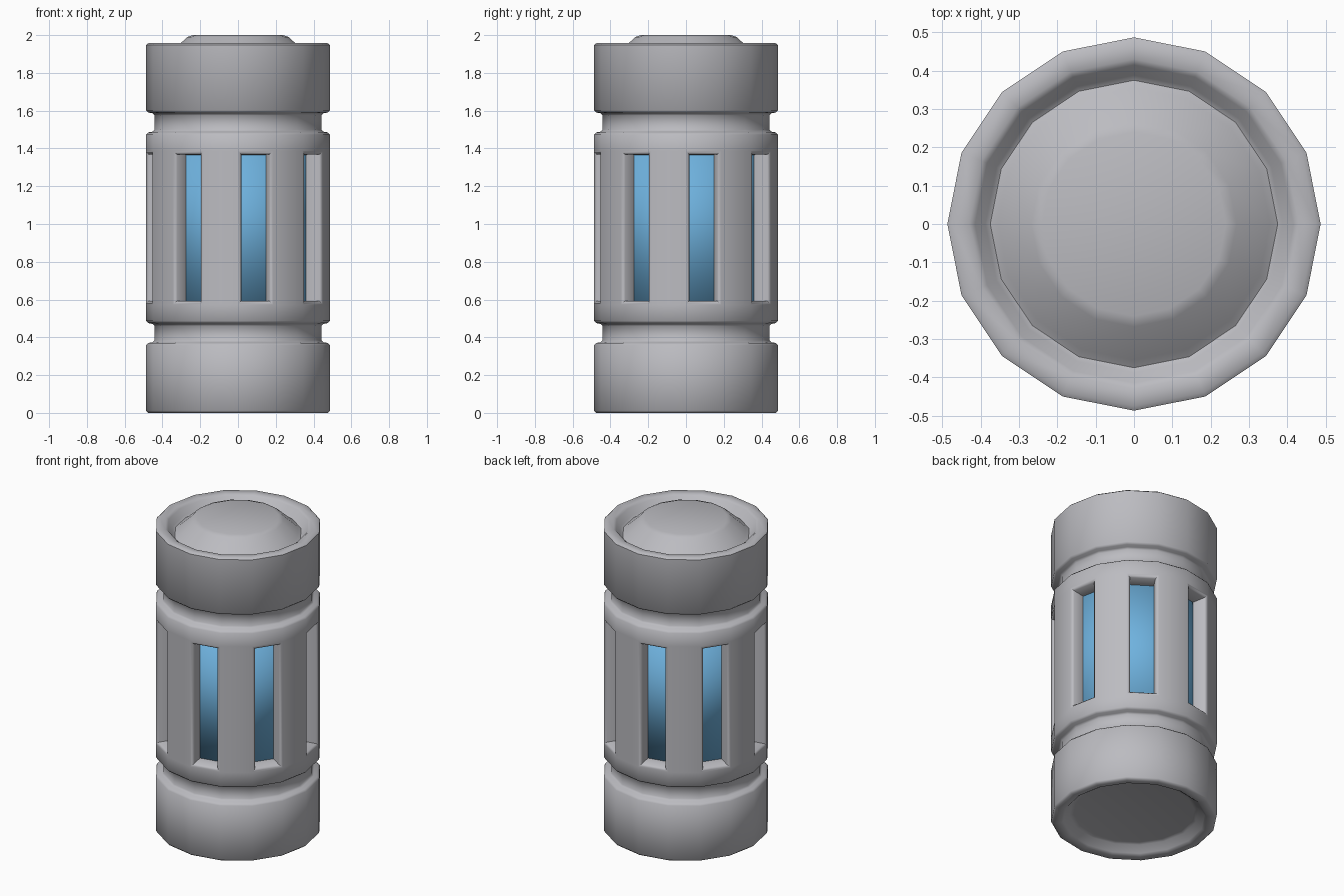
import bpy, bmesh, math

if "Cube" in bpy.data.objects:
    bpy.data.objects.remove(bpy.data.objects["Cube"])

SIDES = 16


def material(name, rgb):
    m = bpy.data.materials.new(name)
    m.diffuse_color = (*rgb, 1)
    m.use_nodes = True
    m.node_tree.nodes["Principled BSDF"].inputs["Base Color"].default_value = m.diffuse_color
    return m


def lathe(bm, profile):
    """Revolve (radius, z) points; the first and last rings are capped."""
    rings = []
    for r, z in profile:
        rings.append([bm.verts.new((r * math.cos(2 * math.pi * i / SIDES),
                                    r * math.sin(2 * math.pi * i / SIDES), z))
                      for i in range(SIDES)])
    rows = []
    for a, b in zip(rings, rings[1:]):
        rows.append([bm.faces.new((a[i], a[(i + 1) % SIDES], b[(i + 1) % SIDES], b[i]))
                     for i in range(SIDES)])
    bm.faces.new(list(reversed(rings[0])))
    bm.faces.new(rings[-1])
    bm.normal_update()
    return rows


def finish(bm, name, mat, angle):
    me = bpy.data.meshes.new(name)
    bm.to_mesh(me)
    bm.free()
    ob = bpy.data.objects.new(name, me)
    me.materials.append(mat)
    bpy.context.collection.objects.link(ob)
    bpy.ops.object.select_all(action='DESELECT')
    ob.select_set(True)
    bpy.context.view_layer.objects.active = ob
    bpy.ops.object.shade_smooth_by_angle(angle=math.radians(angle))
    return ob


grey = material("grey metal", (0.50, 0.50, 0.53))
blue = material("blue glow", (0.16, 0.45, 0.74))

# Casing: recessed base, lower band, groove, slotted body, groove, upper band, domed lid
R, G = 0.487, 0.442
lower = [(R, 0.012), (R, 0.358), (R - 0.012, 0.37), (G + 0.01, 0.374), (G, 0.385),
         (G, 0.46), (G + 0.01, 0.471), (R - 0.012, 0.475), (R, 0.487), (R, 0.573)]
upper = [(r, 1.96 - z) for r, z in reversed(lower)]
base = [(0.355, 0.055), (0.38, 0.05), (0.415, 0.012), (0.43, 0.002), (R - 0.012, 0.0)]
lid = [(R - 0.012, 1.957), (0.43, 1.955), (0.415, 1.945), (0.388, 1.905), (0.375, 1.897),
       (0.355, 1.91), (0.268, 1.99), (0.24, 2.0)]
bm = bmesh.new()
rows = lathe(bm, base + lower + upper + lid)

# Slots: every other side of the body, chamfered and sunk inward
slots = [f for i, f in enumerate(rows[len(base) + len(lower) - 1]) if i % 2 == 0]
for thick, depth in ((0.008, 0.0), (0.012, -0.012), (0.0005, -0.10)):
    bmesh.ops.inset_individual(bm, faces=slots, thickness=thick, depth=depth,
                               use_even_offset=True)
bmesh.ops.delete(bm, geom=slots, context='FACES')
finish(bm, "casing", grey, 50)

# Glowing core behind the slots
bm = bmesh.new()
lathe(bm, [(0.39, 0.57), (0.39, 1.39)])
finish(bm, "core", blue, 180)
